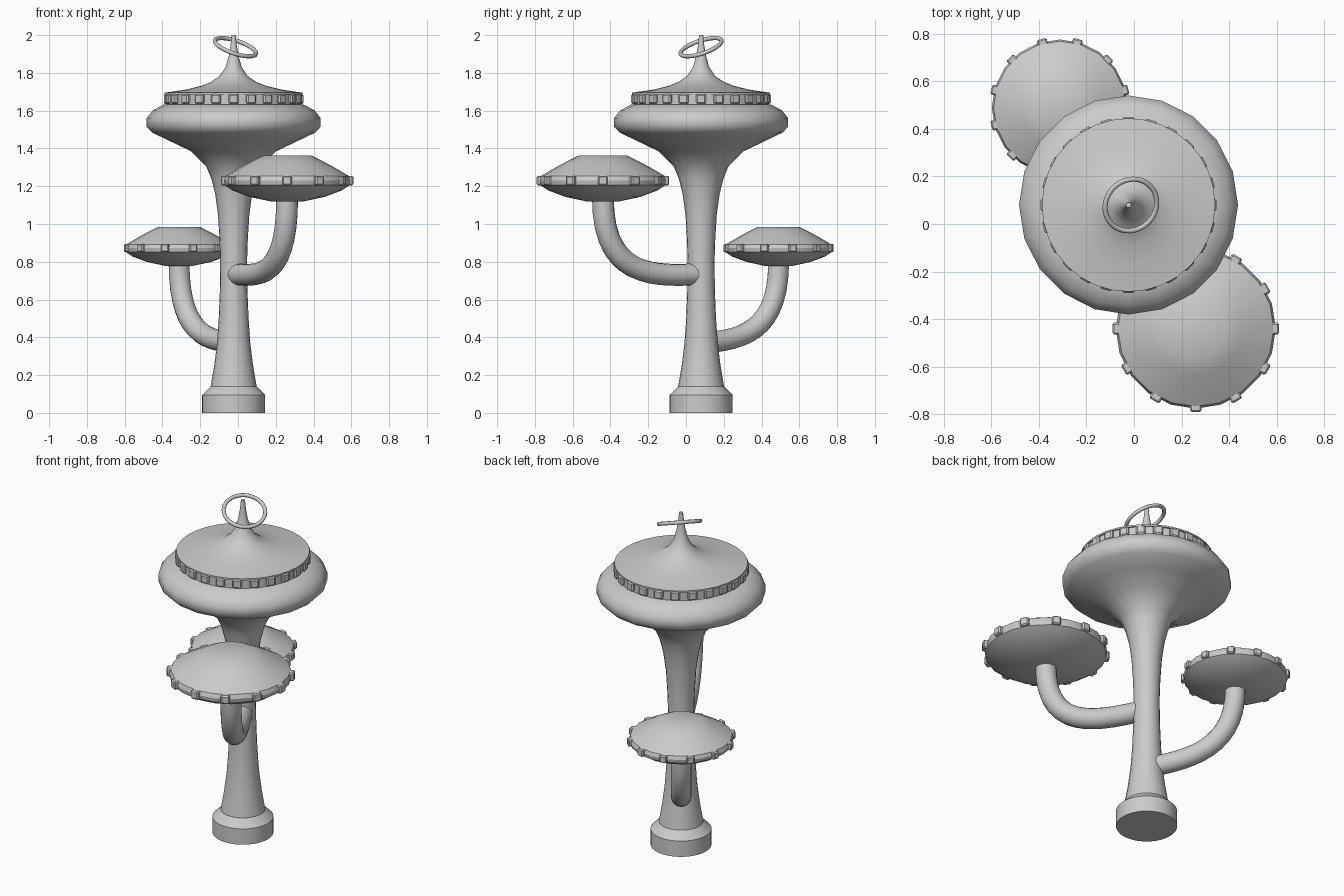
import bpy, bmesh, math
from mathutils import Vector, Matrix

if "Cube" in bpy.data.objects:
    bpy.data.objects.remove(bpy.data.objects["Cube"])

AX, AY = -0.023, 0.08      # tower axis


def finish(name, bm, angle=35):
    bmesh.ops.recalc_face_normals(bm, faces=bm.faces)
    me = bpy.data.meshes.new(name)
    bm.to_mesh(me)
    bm.free()
    ob = bpy.data.objects.new(name, me)
    bpy.context.collection.objects.link(ob)
    bpy.ops.object.select_all(action='DESELECT')
    bpy.context.view_layer.objects.active = ob
    ob.select_set(True)
    bpy.ops.object.shade_smooth_by_angle(angle=math.radians(angle))
    return ob


def lathe(name, profile, centre, sides=20, angle=35):
    """Revolve (radius, z) points into a closed solid."""
    bm = bmesh.new()
    rings = []
    for r, z in profile:
        rings.append([bm.verts.new((centre[0] + r * math.cos(2 * math.pi * i / sides),
                                    centre[1] + r * math.sin(2 * math.pi * i / sides), z))
                      for i in range(sides)])
    for a, b in zip(rings, rings[1:]):
        for i in range(sides):
            j = (i + 1) % sides
            bm.faces.new((a[i], a[j], b[j], b[i]))
    bm.faces.new(rings[0])
    bm.faces.new(rings[-1])
    return finish(name, bm, angle)


def windows(name, centre, z, radius, count, size, depth, offset=0.0):
    """Ring of small bevelled boxes."""
    bm = bmesh.new()
    for i in range(count):
        m = (Matrix.Translation((centre[0], centre[1], z))
             @ Matrix.Rotation(2 * math.pi * i / count + offset, 4, 'Z')
             @ Matrix.Translation((radius - depth / 2, 0, 0))
             @ Matrix.Diagonal((depth, size, size, 1)))
        bmesh.ops.create_cube(bm, size=1, matrix=m)
    bmesh.ops.bevel(bm, geom=bm.edges[:], offset=size * 0.14, segments=1, affect='EDGES')
    return finish(name, bm, 20)


def arm(name, direction, points, radius, steps=14, sides=16):
    """Tube along a cubic bezier in the vertical plane through the tower axis."""
    d = Vector((direction[0], direction[1], 0)).normalized()
    up = Vector((0, 0, 1))
    side = d.cross(up)
    p = [Vector(q) for q in points]
    bm = bmesh.new()
    rings = []
    for k in range(steps + 1):
        t = k / steps
        s = 1 - t
        c = s**3 * p[0] + 3*s*s*t * p[1] + 3*s*t*t * p[2] + t**3 * p[3]
        tan = (s*s * (p[1]-p[0]) + 2*s*t * (p[2]-p[1]) + t*t * (p[3]-p[2])).normalized()
        nrm = -tan.y * d + tan.x * up
        pos = Vector((AX, AY, 0)) + d * c.x + up * c.y
        rings.append([bm.verts.new(pos + radius * (math.cos(a) * nrm + math.sin(a) * side))
                      for a in (2 * math.pi * i / sides for i in range(sides))])
    for a, b in zip(rings, rings[1:]):
        for i in range(sides):
            j = (i + 1) % sides
            bm.faces.new((a[i], a[j], b[j], b[i]))
    bm.faces.new(rings[0])
    bm.faces.new(rings[-1])
    return finish(name, bm, 40)


# base plinth and trunk flaring into the main saucer
lathe("base", [(0.167, 0), (0.167, 0.095), (0.122, 0.14)], (AX, AY), 32)
lathe("trunk_and_saucer", [
    (0.122, 0.138), (0.103, 0.25), (0.088, 0.37), (0.079, 0.5), (0.073, 0.65),
    (0.071, 0.8), (0.075, 0.92), (0.083, 1.05), (0.098, 1.16), (0.118, 1.24),
    (0.145, 1.305), (0.225, 1.385), (0.34, 1.44), (0.43, 1.483), (0.461, 1.515),
    (0.461, 1.56), (0.43, 1.60), (0.37, 1.633)], (AX, AY), 20, 50)

# window band and roof with spire
lathe("window_band", [(0.356, 1.62), (0.356, 1.69)], (AX, AY), 48)
lathe("roof_and_spire", [
    (0.365, 1.685), (0.365, 1.695), (0.25, 1.712), (0.17, 1.732), (0.12, 1.752), (0.075, 1.783),
    (0.043, 1.83), (0.026, 1.89), (0.016, 1.95), (0.011, 2.0)], (AX, AY), 32, 40)
windows("main_windows", (AX, AY), 1.662, 0.37, 24, 0.052, 0.03)

# tilted ring around the spire
bpy.ops.mesh.primitive_torus_add(major_radius=0.114, minor_radius=0.011,
                                 major_segments=40, minor_segments=10)
ring = bpy.context.object
ring.name = "spire_ring"
ring.rotation_mode = 'QUATERNION'
ring.rotation_quaternion = Vector((0, 0, 1)).rotation_difference(Vector((0.33, -0.33, 1)))
ring.location = (AX + 0.01, AY, 1.936)
bpy.ops.object.shade_smooth()

# two side pods: name, centre, bottom z, scale, window offset, arm path, arm radius
pod_profile = [(0.08, 0), (0.2, 0.026), (0.29, 0.06), (0.332, 0.088), (0.337, 0.112),
               (0.328, 0.136), (0.25, 0.182), (0.19, 0.214), (0.127, 0.245)]
pods = [
    ("large", (0.26, -0.44), 1.118, 1.0, 0.0,
     [(0.0, 0.735), (0.30, 0.72), (0.592, 0.72), (0.592, 1.14)], 0.058),
    ("small", (-0.312, 0.49), 0.777, 0.85, math.radians(15),
     [(0.0, 0.37), (0.25, 0.385), (0.502, 0.42), (0.502, 0.80)], 0.056),
]
for name, c, z0, s, off, path, rad in pods:
    lathe(name + "_pod", [(r * s, z0 + z * s) for r, z in pod_profile], c, 20, 30)
    windows(name + "_pod_windows", c, z0 + 0.112 * s, 0.351 * s, 12, 0.05 * s, 0.035 * s, off)
    arm(name + "_pod_arm", (c[0] - AX, c[1] - AY), path, rad)
